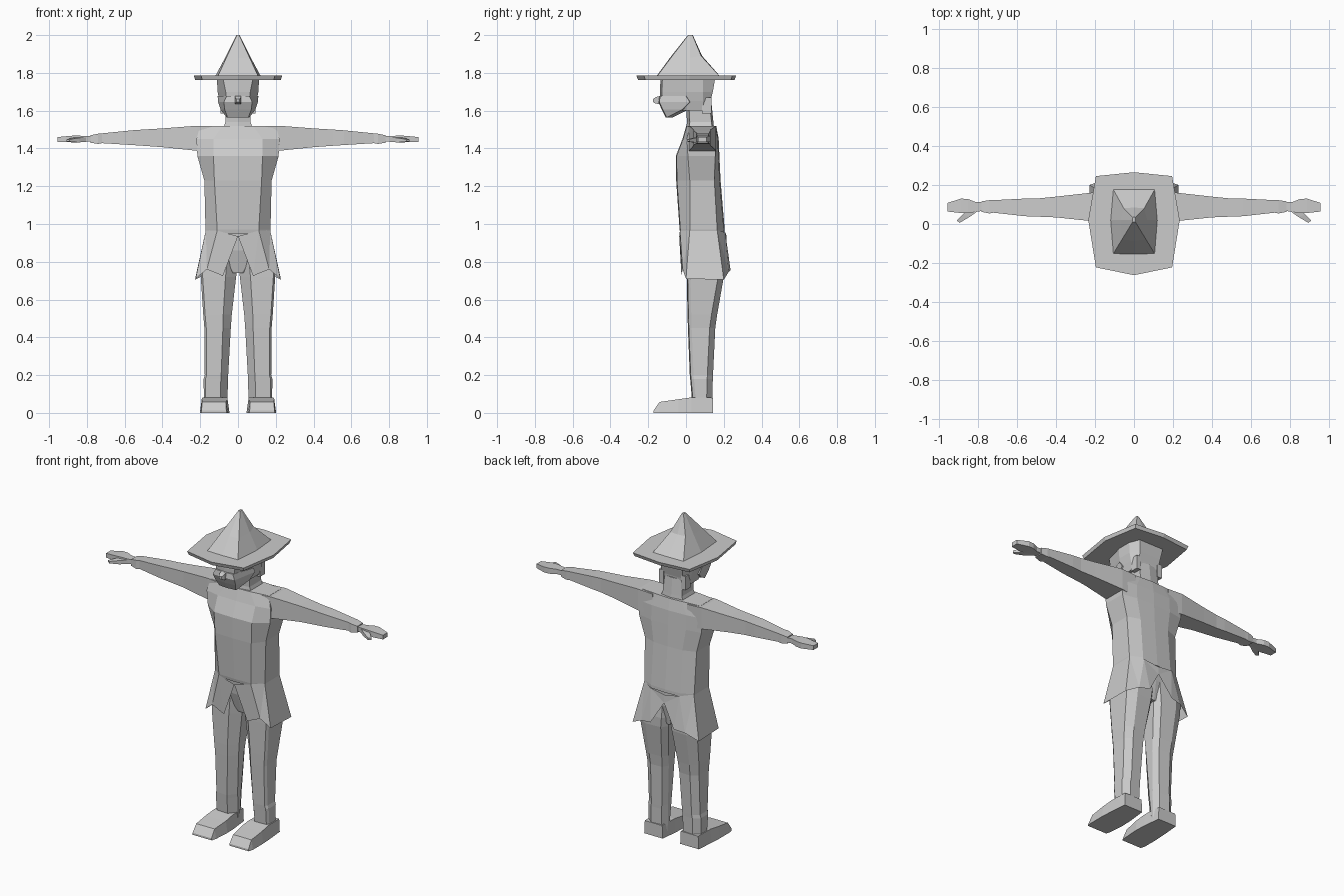
import bpy, bmesh
from mathutils import Vector

grey = bpy.data.materials.new("plain_grey")
grey.diffuse_color = (0.6, 0.6, 0.6, 1)


def finish(name, bm, fix=True):
    if fix:
        bmesh.ops.recalc_face_normals(bm, faces=bm.faces)
    me = bpy.data.meshes.new(name)
    bm.to_mesh(me)
    bm.free()
    me.materials.append(grey)
    ob = bpy.data.objects.new(name, me)
    bpy.context.collection.objects.link(ob)
    return ob


def loft(name, rings, side=1, caps=True):
    """Skin a list of equal-length rings; side = -1 mirrors across x."""
    bm = bmesh.new()
    vs = [[bm.verts.new((x * side, y, z)) for x, y, z in r] for r in rings]
    n = len(rings[0])
    for a, b in zip(vs, vs[1:]):
        for i in range(n):
            j = (i + 1) % n
            bm.faces.new((a[i], a[j], b[j], b[i]))
    if caps:
        bm.faces.new(vs[0])
        bm.faces.new(vs[-1])
    return finish(name, bm)


def sym(half):
    """Close a half outline (front centre to back centre) symmetrically."""
    return half + [(-x, y, z) for x, y, z in half[-2:0:-1]]


def box_ring_x(x, y0, y1, z0, z1):
    return [(x, y0, z0), (x, y1, z0), (x, y1, z1), (x, y0, z1)]


# Torso: z, front y, front half width, side half width, side y front/back,
# back half width, back y
def body_ring(z, yf, xf, xs, ya, yb, xb, yk):
    return sym([(0, yf - 0.004, z), (xf, yf, z), (xs, ya, z), (xs, yb, z),
                (xb, yk, z), (0, yk + 0.005, z)])


loft("torso", [body_ring(*r) for r in (
    (0.95, -0.026, 0.11, 0.168, 0.02, 0.165, 0.10, 0.200),
    (0.97, -0.030, 0.11, 0.172, 0.02, 0.165, 0.10, 0.200),
    (1.23, -0.048, 0.125, 0.178, 0.02, 0.150, 0.10, 0.178),
    (1.36, -0.050, 0.13, 0.215, 0.01, 0.155, 0.12, 0.172),
    (1.45, -0.015, 0.13, 0.220, 0.005, 0.155, 0.12, 0.168),
    (1.52, 0.005, 0.08, 0.200, 0.02, 0.145, 0.08, 0.155))])

# Pelvis under the skirt
loft("pelvis", [body_ring(*r) for r in (
    (0.74, 0.03, 0.02, 0.05, 0.05, 0.15, 0.02, 0.17),
    (0.86, 0.00, 0.10, 0.165, 0.03, 0.16, 0.10, 0.19),
    (0.96, -0.01, 0.10, 0.16, 0.03, 0.16, 0.10, 0.19))])

# Skirt: thin open sheet with a jagged hem and a slit front and back
waist = [(0, -0.036, 0.935), (0.11, -0.032, 0.965), (0.17, 0.02, 0.968),
         (0.17, 0.165, 0.968), (0.10, 0.208, 0.955), (0, 0.214, 0.94)]
hem = [(0, -0.036, 0.93), (0.08, -0.024, 0.725), (0.165, -0.018, 0.76),
       (0.225, 0.0, 0.71), (0.228, 0.20, 0.705), (0.15, 0.225, 0.745),
       (0.08, 0.236, 0.755), (0, 0.216, 0.89)]
for s, tag in ((1, "left"), (-1, "right")):
    bm = bmesh.new()
    w = [bm.verts.new((x * s, y, z)) for x, y, z in waist]
    h = [bm.verts.new((x * s, y, z)) for x, y, z in hem]
    for f in ((w[0], h[1], w[1]), (w[1], h[1], h[2]), (w[1], h[2], w[2]),
              (w[2], h[2], h[3]), (w[2], h[3], h[4], w[3]),
              (w[3], h[4], h[5]), (w[3], h[5], w[4]), (w[4], h[5], h[6]),
              (w[4], h[6], h[7]), (w[4], h[7], w[5])):
        bm.faces.new(f if s == 1 else f[::-1])
    finish(tag + "_skirt_panel", bm, fix=False)


# Leg ring: z, inner x, outer x, front y, back y (chamfered on the inside)
def leg_ring(z, xi, xo, yf, yb):
    c = 0.3 * (xo - xi)
    return [(xi, yf + 0.05, z), (xi + c, yf, z), (xo - 0.01, yf + 0.005, z),
            (xo, yf + 0.02, z), (xo, yb - 0.03, z), (xo - c, yb, z),
            (xi + c / 2, yb - 0.005, z), (xi, yb - 0.04, z)]


leg = [leg_ring(*r) for r in (
    (0.03, 0.058, 0.180, 0.035, 0.138), (0.18, 0.052, 0.182, 0.022, 0.142),
    (0.20, 0.052, 0.176, 0.020, 0.143), (0.45, 0.038, 0.178, 0.010, 0.155),
    (0.52, 0.033, 0.184, 0.008, 0.165), (0.72, 0.010, 0.197, 0.004, 0.200),
    (0.78, 0.002, 0.197, 0.004, 0.203), (0.90, 0.002, 0.165, 0.0, 0.195))]


# Shoe ring at depth y: bottom and top widths
def shoe_ring(y, xi, xo, z, t=0.01):
    return [(xi, y, 0), (xo, y, 0), (xo - t, y, z), (xi + t, y, z)]


shoe = [shoe_ring(-0.172, 0.06, 0.195, 0.012, 0.002),
        shoe_ring(-0.14, 0.052, 0.202, 0.058, 0.012),
        shoe_ring(-0.04, 0.045, 0.202, 0.072),
        shoe_ring(0.03, 0.048, 0.198, 0.082),
        shoe_ring(0.143, 0.06, 0.188, 0.08, 0.004)]

# Arm, hand and thumb sections along x: x, y front, y back, z low, z high
arm = [box_ring_x(*r) for r in (
    (0.12, 0.010, 0.160, 1.375, 1.515), (0.22, 0.015, 0.160, 1.388, 1.520),
    (0.40, 0.034, 0.140, 1.407, 1.506), (0.50, 0.038, 0.130, 1.414, 1.500),
    (0.56, 0.040, 0.130, 1.418, 1.496), (0.72, 0.058, 0.122, 1.428, 1.480),
    (0.74, 0.054, 0.122, 1.424, 1.478), (0.78, 0.062, 0.116, 1.430, 1.470))]
hand = [box_ring_x(*r) for r in (
    (0.77, 0.068, 0.112, 1.437, 1.464), (0.81, 0.062, 0.112, 1.436, 1.466),
    (0.85, 0.056, 0.128, 1.434, 1.468), (0.885, 0.056, 0.130, 1.433, 1.467),
    (0.955, 0.064, 0.108, 1.434, 1.460))]
thumb = [[(x - w, y - 0.006, z - t), (x + w, y + 0.006, z - t),
          (x + w, y + 0.006, z + t), (x - w, y - 0.006, z + t)]
         for x, y, z, w, t in ((0.82, 0.075, 1.448, 0.025, 0.012),
                               (0.86, 0.042, 1.444, 0.018, 0.012),
                               (0.90, 0.012, 1.442, 0.008, 0.006))]

for s, tag in ((1, "left_"), (-1, "right_")):
    for part, rings in (("leg", leg), ("shoe", shoe), ("arm", arm),
                        ("hand", hand), ("thumb", thumb)):
        loft(tag + part, rings, s)

# Neck
loft("neck", [sym([(0, a, z), (w, a + 0.015, z), (w, b - 0.01, z), (0, b, z)])
              for z, a, b, w in ((1.49, 0.0, 0.15, 0.085),
                                 (1.54, 0.005, 0.145, 0.066),
                                 (1.64, 0.0, 0.135, 0.066))])

# Head
loft("head", [sym([(0, f, z), (wf, f + 0.01, z), (w, 0.0, z), (w, 0.09, z),
                   (wb, b, z), (0, b, z)])
              for z, f, b, wf, w, wb in (
    (1.60, -0.07, 0.125, 0.05, 0.085, 0.06),
    (1.65, -0.135, 0.130, 0.06, 0.098, 0.07),
    (1.70, -0.138, 0.142, 0.065, 0.108, 0.075),
    (1.775, -0.135, 0.155, 0.08, 0.112, 0.085))])

# Beard wrapping the jaw
loft("beard", [sym([(0, f, z), (wf, f + 0.005, z), (w, k - 0.03, z), (0, k, z)])
               for z, f, k, wf, w in (
    (1.565, -0.108, -0.07, 0.055, 0.06), (1.605, -0.128, 0.01, 0.07, 0.092),
    (1.645, -0.146, 0.05, 0.075, 0.105), (1.677, -0.142, 0.03, 0.06, 0.108))])

# Hair tufts beside the neck
for s, tag in ((1, "left"), (-1, "right")):
    loft(tag + "_hair_tuft", [box_ring_x(x, 0.085, 0.135, 1.585, 1.67)
                              for x in (0.06, 0.092)], s)

# Nose
loft("nose", [[(-w, y, a), (w, y, a), (w, y, b), (-w, y, b)]
              for y, w, a, b in ((-0.12, 0.016, 1.635, 1.682),
                                 (-0.16, 0.016, 1.637, 1.672),
                                 (-0.174, 0.009, 1.645, 1.662))])


# Hat brim: faceted plate
def brim(z, k):
    return sym([(x * k, y * k, z) for x, y in (
        (0, -0.262), (0.195, -0.222), (0.234, 0.02), (0.195, 0.245), (0, 0.265))])


loft("hat_brim", [brim(1.763, 0.97), brim(1.785, 1.0)])

# Hat crown: bent pyramid leaning backwards
loft("hat_crown", [sym(r) for r in (
    [(0, -0.158, 1.78), (0.108, -0.155, 1.78), (0.122, 0.02, 1.78),
     (0.108, 0.18, 1.78), (0, 0.182, 1.78)],
    [(0, -0.085, 1.88), (0.062, -0.080, 1.88), (0.068, 0.02, 1.88),
     (0.052, 0.080, 1.89), (0, 0.085, 1.89)],
    [(0, 0.010, 2.0), (0.006, 0.012, 2.0), (0.008, 0.022, 2.0),
     (0.006, 0.034, 2.0), (0, 0.036, 2.0)])])
